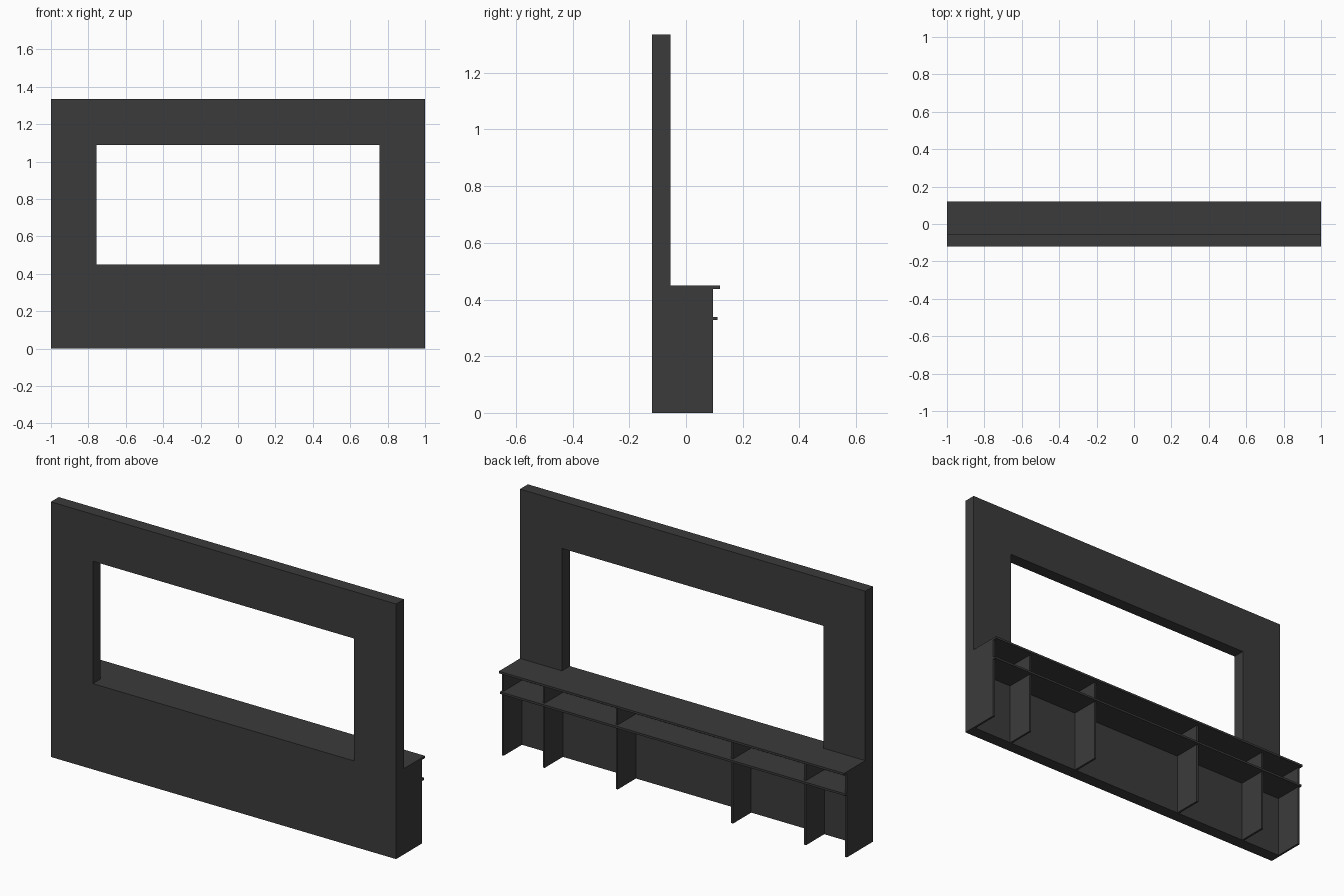
import bpy
import bmesh

cube = bpy.data.objects.get("Cube")
if cube:
    bpy.data.objects.remove(cube, do_unlink=True)

charcoal = bpy.data.materials.new("charcoal")
charcoal.use_nodes = True
colour = (0.044, 0.044, 0.044, 1.0)
charcoal.diffuse_color = colour
charcoal.node_tree.nodes["Principled BSDF"].inputs["Base Color"].default_value = colour

WALL_FRONT, WALL_BACK = -0.12, -0.055
HEIGHT = 1.336
SILL = 0.449
BOARD = 0.011


def finish(name, bm):
    bmesh.ops.recalc_face_normals(bm, faces=bm.faces)
    mesh = bpy.data.meshes.new(name)
    bm.to_mesh(mesh)
    bm.free()
    mesh.materials.append(charcoal)
    obj = bpy.data.objects.new(name, mesh)
    bpy.context.collection.objects.link(obj)
    return obj


def box(name, low, high):
    bm = bmesh.new()
    bmesh.ops.create_cube(bm, size=1)
    for v in bm.verts:
        v.co = [a + (b - a) * (c + 0.5) for a, b, c in zip(low, high, v.co)]
    return finish(name, bm)


# Wall with a rectangular opening: outer and inner rings on both sides
def framed_wall(name, half_width, height, open_half, open_low, open_high):
    bm = bmesh.new()

    def ring(w, low, high, y):
        return [bm.verts.new((x, y, z)) for x, z in
                ((-w, low), (w, low), (w, high), (-w, high))]

    rings = [ring(half_width, 0, height, WALL_FRONT),
             ring(open_half, open_low, open_high, WALL_FRONT),
             ring(open_half, open_low, open_high, WALL_BACK),
             ring(half_width, 0, height, WALL_BACK)]
    for k, a in enumerate(rings):
        b = rings[(k + 1) % 4]
        for i in range(4):
            j = (i + 1) % 4
            bm.faces.new((a[i], a[j], b[j], b[i]))
    return finish(name, bm)


framed_wall("wall", 1.0, HEIGHT, 0.757, SILL, 1.09)

# Counter top and the shelf below it
box("counter_top", (-1, WALL_BACK, SILL - BOARD), (1, 0.12, SILL))
box("shelf", (-1, WALL_BACK, 0.327), (1, 0.111, 0.327 + BOARD))

# Upright panels: two ends and two pairs of dividers
for side, sign in (("left", 1), ("right", -1)):
    for part, x in (("end_panel", 1 - BOARD / 2),
                    ("outer_divider", 0.757),
                    ("inner_divider", 0.334)):
        c = sign * x
        box(f"{side}_{part}", (c - BOARD / 2, WALL_BACK, 0),
            (c + BOARD / 2, 0.096, SILL - BOARD))
